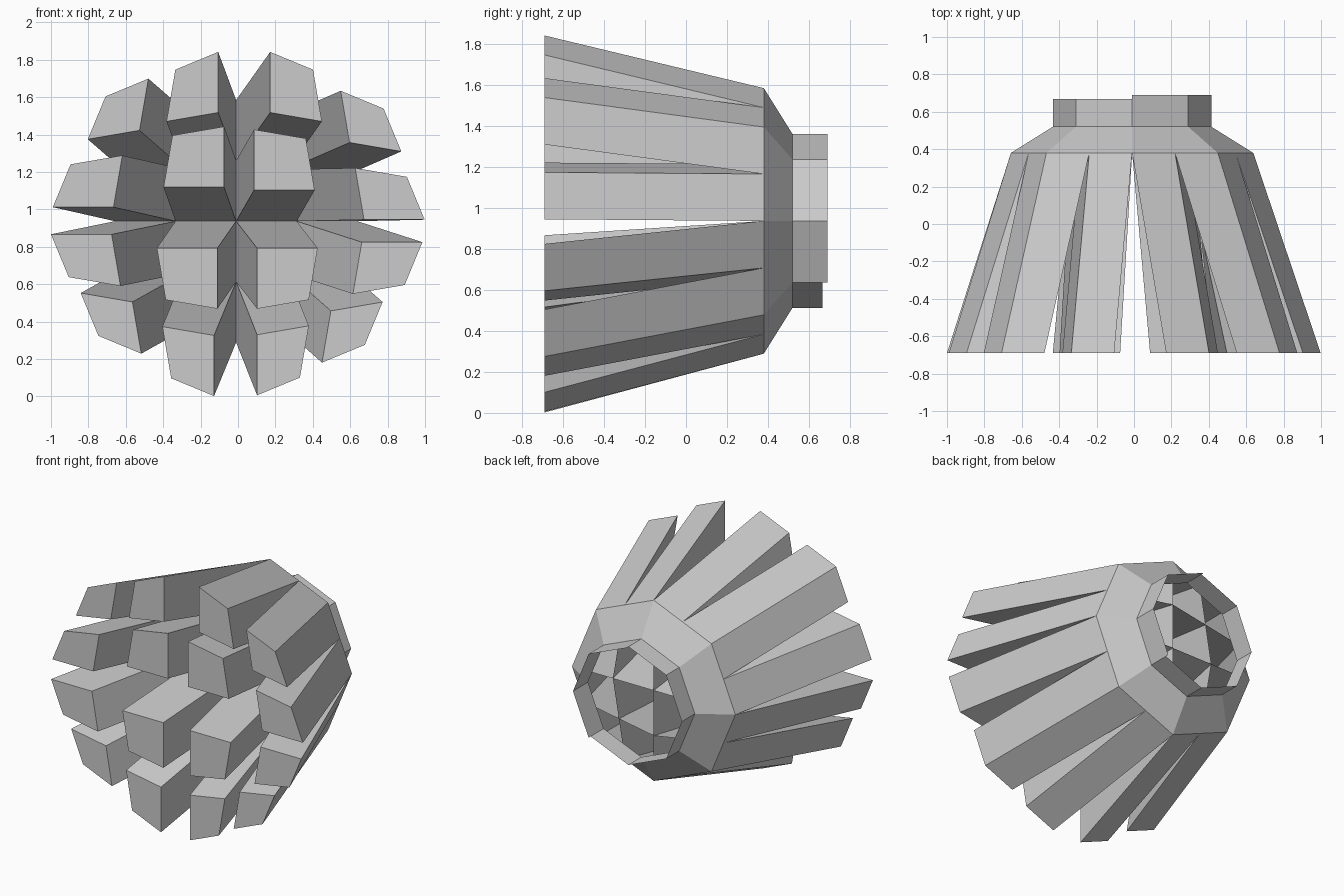
import bpy
import bmesh
from math import cos, sin, radians
from mathutils import Vector

if "Cube" in bpy.data.objects:
    bpy.data.objects.remove(bpy.data.objects["Cube"])

CENTRE = Vector((-0.01, 0, 0.937))
BASE_Y, NECK_Y, TIP_Y = 0.38, 0.52, -0.69
BASE_R, NECK_R = 0.648, 0.424

grey = bpy.data.materials.new("plain grey")
grey.use_nodes = True
grey.diffuse_color = (0.6, 0.6, 0.6, 1)
grey.node_tree.nodes["Principled BSDF"].inputs["Base Color"].default_value = (0.6, 0.6, 0.6, 1)


def polar(radius, degrees, y):
    a = radians(degrees)
    return CENTRE + Vector((radius * cos(a), y, radius * sin(a)))


def build(name, faces):
    """Make a flat-shaded object from faces given as corner points."""
    bm = bmesh.new()
    for corners in faces:
        bm.faces.new([bm.verts.new(c) for c in corners])
    bmesh.ops.remove_doubles(bm, verts=bm.verts, dist=0.0005)
    mesh = bpy.data.meshes.new(name)
    bm.to_mesh(mesh)
    bm.free()
    mesh.materials.append(grey)
    obj = bpy.data.objects.new(name, mesh)
    bpy.context.collection.objects.link(obj)


def walls(front, back):
    """Quads joining two closed loops."""
    n = len(front)
    return [(front[(i + 1) % n], front[i], back[i], back[(i + 1) % n]) for i in range(n)]


# Bristles: each quarter of the octagon splits into four open-backed prongs.
# Sideways spread of each tip, ordered inner, first, diagonal, last
spreads = [
    [(0.096, 0.166), (0.36, 0.008), (0.33, 0.144), (0.182, 0.257)],
    [(-0.064, 0.182), (-0.096, 0.257), (-0.24, 0.209), (-0.332, 0.075)],
    [(-0.10, -0.144), (-0.342, -0.07), (-0.278, -0.155), (-0.118, -0.287)],
    [(0.112, -0.144), (0.112, -0.283), (0.23, -0.203), (0.348, -0.112)],
]
places = ["inner", "first", "diagonal", "last"]
for k, quarter in enumerate(spreads):
    q = [polar(0, 0, BASE_Y)] + [polar(BASE_R, 90 * k + d, BASE_Y) for d in (0, 45, 90)]
    middle = sum(q, Vector()) / 4
    for i, (dx, dz) in enumerate(quarter):
        base = [q[i], (q[i] + q[(i + 1) % 4]) / 2, middle, (q[i] + q[i - 1]) / 2]
        tip = [p + Vector((dx, TIP_Y - BASE_Y, dz)) for p in base]
        build(f"bristle_{places[i]}_{k + 1}", walls(tip, base) + [tip])

# Collar: tapering octagonal band behind the bristles
angles = range(0, 360, 45)
neck = [polar(NECK_R, a, NECK_Y) for a in angles]
build("collar", walls([polar(BASE_R, a, BASE_Y) for a in angles], neck))

# Socket ring: thin wall, some panels slightly longer
panels = []
for i, a in enumerate(angles):
    end = 0.69 if a in (0, 45, 315) else 0.667
    start, stop = neck[i], neck[(i + 1) % 8]
    push = Vector((0, end - NECK_Y, 0))
    panels.append((stop, start, start + push, stop + push))
build("socket_ring", panels)
